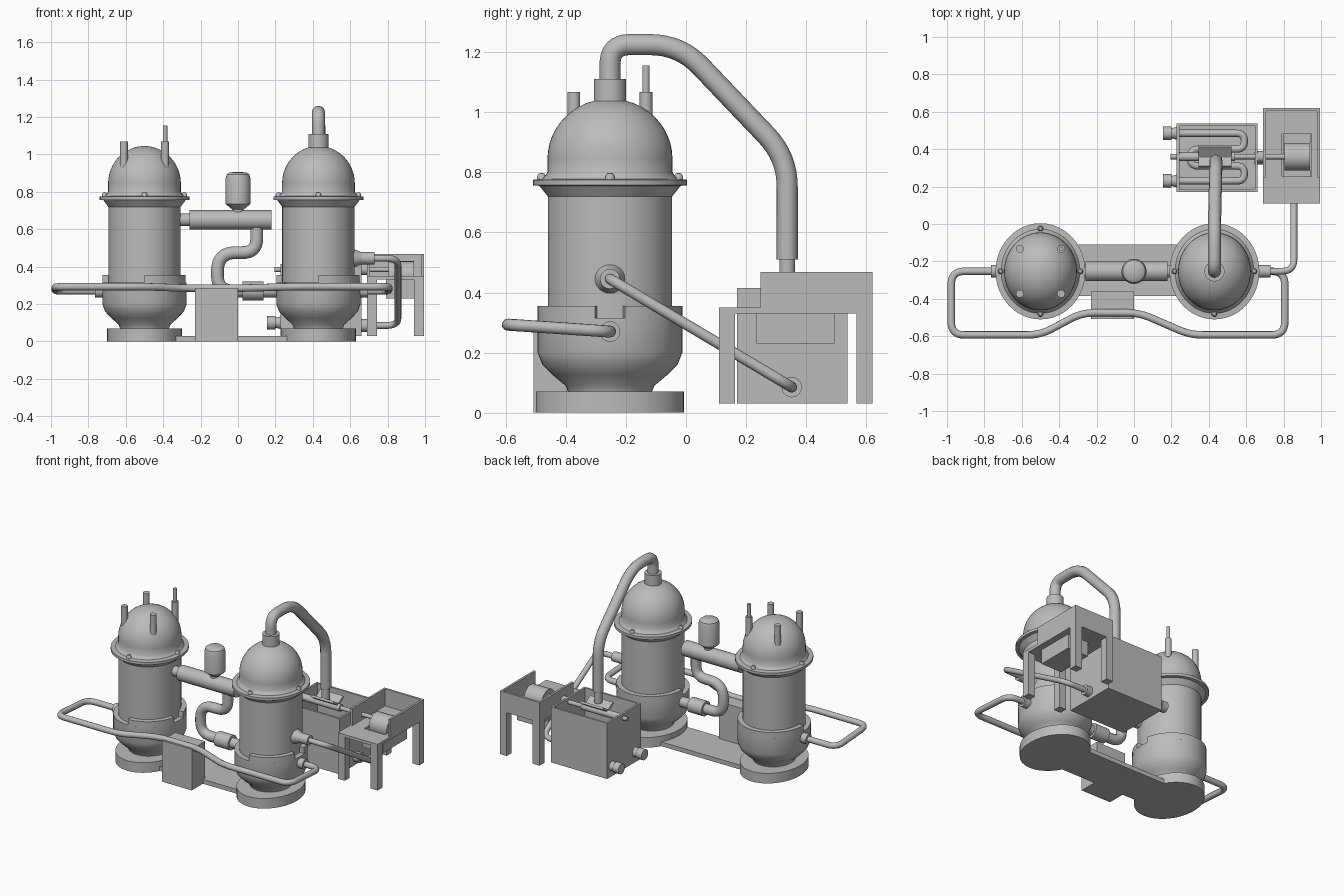
import bpy, bmesh, math
from mathutils import Vector, Matrix

if "Cube" in bpy.data.objects:
    bpy.data.objects.remove(bpy.data.objects["Cube"])

metal = bpy.data.materials.new("plain_grey")
metal.use_nodes = True
GREY = (0.5, 0.5, 0.5, 1)
metal.diffuse_color = GREY
metal.node_tree.nodes["Principled BSDF"].inputs["Base Color"].default_value = GREY


def finish(ob, smooth=True):
    ob.data.materials.clear()
    ob.data.materials.append(metal)
    if smooth:
        bpy.ops.object.select_all(action='DESELECT')
        ob.select_set(True)
        bpy.context.view_layer.objects.active = ob
        bpy.ops.object.shade_smooth_by_angle(angle=math.radians(35))
    return ob


def from_bmesh(name, bm, smooth=True):
    bmesh.ops.recalc_face_normals(bm, faces=bm.faces)
    me = bpy.data.meshes.new(name)
    bm.to_mesh(me)
    bm.free()
    ob = bpy.data.objects.new(name, me)
    bpy.context.collection.objects.link(ob)
    return finish(ob, smooth)


def lathe(name, profile, loc, squash=1.0, start=0, sweep=360, closed=False):
    """Turn (radius, z) points about the vertical; squash narrows x."""
    bm = bmesh.new()
    pts = [bm.verts.new((r, 0, z)) for r, z in profile]
    pairs = list(zip(pts, pts[1:] + pts[:1])) if closed else list(zip(pts, pts[1:]))
    edges = [bm.edges.new(p) for p in pairs]
    bmesh.ops.rotate(bm, verts=pts, matrix=Matrix.Rotation(math.radians(start), 3, 'Z'))
    geom = pts + edges
    if closed and sweep < 360:
        geom.append(bm.faces.new(pts))
    bmesh.ops.spin(bm, geom=geom, axis=(0, 0, 1), cent=(0, 0, 0),
                   angle=math.radians(sweep), steps=max(8, round(sweep / 7.5)))
    bmesh.ops.remove_doubles(bm, verts=bm.verts, dist=1e-5)
    bmesh.ops.scale(bm, verts=bm.verts, vec=(squash, 1, 1))
    bmesh.ops.translate(bm, verts=bm.verts, vec=loc)
    return from_bmesh(name, bm)


def rod(name, a, b, r, r_end=None):
    a, b = Vector(a), Vector(b)
    bm = bmesh.new()
    bmesh.ops.create_cone(bm, cap_ends=True, segments=24, radius1=r,
                          radius2=r if r_end is None else r_end, depth=(b - a).length)
    turn = Vector((0, 0, 1)).rotation_difference(b - a).to_matrix().to_4x4()
    bmesh.ops.transform(bm, verts=bm.verts, matrix=Matrix.Translation((a + b) / 2) @ turn)
    return from_bmesh(name, bm)


def box(name, x, y, z, tilt=0):
    bm = bmesh.new()
    bmesh.ops.create_cube(bm, size=1)
    bmesh.ops.scale(bm, verts=bm.verts, vec=(x[1] - x[0], y[1] - y[0], z[1] - z[0]))
    bmesh.ops.rotate(bm, verts=bm.verts, matrix=Matrix.Rotation(tilt, 3, 'X'))
    bmesh.ops.translate(bm, verts=bm.verts, vec=[sum(s) / 2 for s in (x, y, z)])
    return from_bmesh(name, bm, False)


def pipe(name, path, r, bend):
    """Round tube along a path whose corners are rounded off."""
    p = [Vector(v) for v in path]
    pts = [p[0]]
    for a, c, b in zip(p, p[1:], p[2:]):
        d = min(bend, (a - c).length * .49, (b - c).length * .49)
        s, e = c + (a - c).normalized() * d, c + (b - c).normalized() * d
        pts += [s * (1 - t) ** 2 + c * 2 * t * (1 - t) + e * t * t
                for t in [i / 8 for i in range(9)]]
    pts.append(p[-1])
    cu = bpy.data.curves.new(name, 'CURVE')
    cu.dimensions = '3D'
    cu.bevel_depth, cu.bevel_resolution, cu.use_fill_caps = r, 4, True
    sp = cu.splines.new('POLY')
    sp.points.add(len(pts) - 1)
    for q, v in zip(sp.points, pts):
        q.co = (*v, 1)
    ob = bpy.data.objects.new(name, cu)
    bpy.context.collection.objects.link(ob)
    bpy.ops.object.select_all(action='DESELECT')
    ob.select_set(True)
    bpy.context.view_layer.objects.active = ob
    bpy.ops.object.convert(target='MESH')
    return finish(bpy.context.view_layer.objects.active)


# The two domed tanks
TY = -.253
AX, BX = -.5, .43
Q = .935
dome = [(.208 * math.cos(t), .845 + .2 * math.sin(t))
        for t in [math.radians(i * 7.5) for i in range(13)]]
body = [(0, .07), (.14, .07), (.148, .09), (.19, .125), (.225, .16), (.241, .2),
        (.241, .315), (.207, .315), (.207, .72), (.235, .755), (.257, .757),
        (.257, .775), (.225, .778), (.215, .79), (.208, .8)] + dome
for side, x in (("right", AX), ("left", BX)):
    lathe(side + "_tank_body", body, (x, TY, 0), Q)
    lathe(side + "_tank_base", [(0, 0), (.247, 0), (.247, .07), (0, .07)], (x, TY, 0), .81)
    band = [(.2, .31), (.241, .31), (.241, .355), (.2, .355)]
    for i, (start, sweep) in enumerate(((12, 168), (270, 78))):
        lathe(f"{side}_tank_band_{i}", band, (x, TY, 0), Q, start, sweep, True)
    for i in range(4):
        a = i * math.pi / 2
        bx, by = x + .228 * Q * math.cos(a), TY + .228 * math.sin(a)
        lathe(f"{side}_flange_bolt_{i}", [(.015, .775), (.015, .787), (.009, .796), (0, .798)],
              (bx, by, 0))

# Dome nozzles on the right tank, with one thin probe
for i, (sx, sy) in enumerate(((-1, -1), (1, -1), (-1, 1), (1, 1))):
    nx, ny = AX + .11 * sx, TY + .12 * sy
    rod(f"dome_nozzle_{i}", (nx, ny, .93), (nx, ny, 1.068), .021)
rod("dome_probe", (nx, ny, 1.0), (nx, ny, 1.155), .012)

# Base plate and control bracket
box("base_plate", (-.36, .27), (-.385, -.11), (0, .03))
box("bracket_box", (-.23, 0), (-.507, -.36), (0, .285))

# Vapour pipe from the left tank to the cooling box
rod("vapour_neck", (BX, TY, 1.0), (BX, TY, 1.11), .054)
pipe("vapour_pipe", [(BX, TY, 1.09), (BX, TY, 1.225), (BX, -.02, 1.225),
                     (.438, .337, .85), (.438, .337, .51)], .035, .1)
rod("vapour_outlet", (.438, .337, .43), (.438, .337, .53), .026)

# Cross pipe with bulb and S-shaped drain
rod("cross_pipe_collar", (-.33, TY, .65), (-.25, TY, .65), .034)
rod("cross_pipe", (-.26, TY, .65), (.18, TY, .65), .052)
lathe("bulb", [(0, .67), (.03, .67), (.03, .705), (.067, .735), (.067, .87),
               (.06, .893), (.045, .904), (0, .906)], (0, TY, 0))
pipe("drain_pipe", [(.1, TY, .63), (.1, TY, .475), (-.11, TY, .475), (-.11, TY, .27),
                    (.06, TY, .27)], .034, .1)
rod("drain_coupling", (.025, TY, .27), (.135, TY, .27), .05)
rod("drain_inlet", (.12, TY, .27), (.23, TY, .27), .034)

# Front loop pipe joining both tanks
pipe("loop_pipe", [(-.7, TY, .27), (-.977, TY, .27), (-.977, -.593, .293), (-.5, -.593, .293),
                   (-.28, -.475, .285), (.03, -.475, .285), (.3, -.593, .293),
                   (.806, -.593, .293), (.806, TY, .27), (.64, TY, .27)], .02, .07)
for side, x, s in (("right", AX, -1), ("left", BX, 1)):
    rod(side + "_loop_port", (x + s * .2, TY, .27), (x + s * .265, TY, .27), .034)

# Feed pipe from the left tank down to the cooling box
rod("feed_port", (BX + .17, TY, .445), (BX + .3, TY, .445), .033)
rod("feed_port_root", (BX + .175, TY, .445), (BX + .23, TY, .445), .055, .033)
pipe("feed_pipe", [(.7, TY, .445), (.855, TY, .445), (.855, .352, .085), (.65, .352, .085)],
     .018, .07)
rod("feed_inlet", (.645, .352, .085), (.7, .352, .085), .034)

# Cooling box, open at the top
X0, X1, Y0, Y1 = .228, .66, .17, .538
box("cooling_floor", (X0, X1), (Y0, Y1), (.03, .045))
for i, y in enumerate((Y0, Y1 - .014)):
    box(f"cooling_long_wall_{i}", (X0, X1), (y, y + .014), (.03, .415))
for i, x in enumerate((X0, X1 - .014)):
    box(f"cooling_end_wall_{i}", (x, x + .014), (Y0, Y1), (.03, .415))
pipe("cooling_coil", [(.2, .485, .1), (.59, .485, .1), (.59, .4, .1), (.3, .4, .1),
                      (.3, .31, .1), (.59, .31, .1), (.59, .23, .1), (.2, .23, .1)], .019, .045)
for i, y in enumerate((.485, .23)):
    rod(f"coil_port_{i}", (.155, y, .1), (.2, y, .1), .036)
    rod(f"coil_port_root_{i}", (.195, y, .1), (.235, y, .1), .025, .036)

# Shaft and tilted trough over the cooling box
rod("shaft", (.195, .36, .385), (.82, .36, .385), .014)
rod("shaft_sleeve", (.23, .36, .385), (.54, .36, .385), .024)
rod("shaft_bearing", (.655, .36, .385), (.69, .36, .385), .03)
for i, (y, t) in enumerate(((.33, -.6), (.39, .6))):
    box(f"trough_plate_{i}", (.345, .52), (y - .03, y + .03), (.415, .43), t)

# Side table with tray, sunken hopper and drum
box("table_shelf", (.69, .79), (.11, .62), (.33, .35))
box("table_outer_strip", (.95, .995), (.11, .62), (.33, .35))
box("table_front_strip", (.79, .95), (.11, .255), (.33, .35))
box("table_back_strip", (.79, .95), (.48, .62), (.33, .35))
for i, x in enumerate((.69, .98)):
    box(f"tray_side_wall_{i}", (x, x + .015), (.248, .62), (.33, .468))
box("tray_back_wall", (.69, .995), (.605, .62), (.33, .468))
for i, x in enumerate((.79, .94)):
    box(f"hopper_side_{i}", (x, x + .01), (.235, .495), (.23, .335))
for i, y in enumerate((.235, .485)):
    box(f"hopper_end_{i}", (.79, .95), (y, y + .01), (.23, .335))
box("hopper_floor", (.79, .95), (.235, .495), (.23, .24))
rod("drum", (.805, .36, .355), (.94, .36, .355), .074)
for i, x in enumerate((.69, .942)):
    for j, y in enumerate((.11, .567)):
        box(f"table_leg_{i}_{j}", (x, x + .053), (y, y + .053), (.03, .335))
